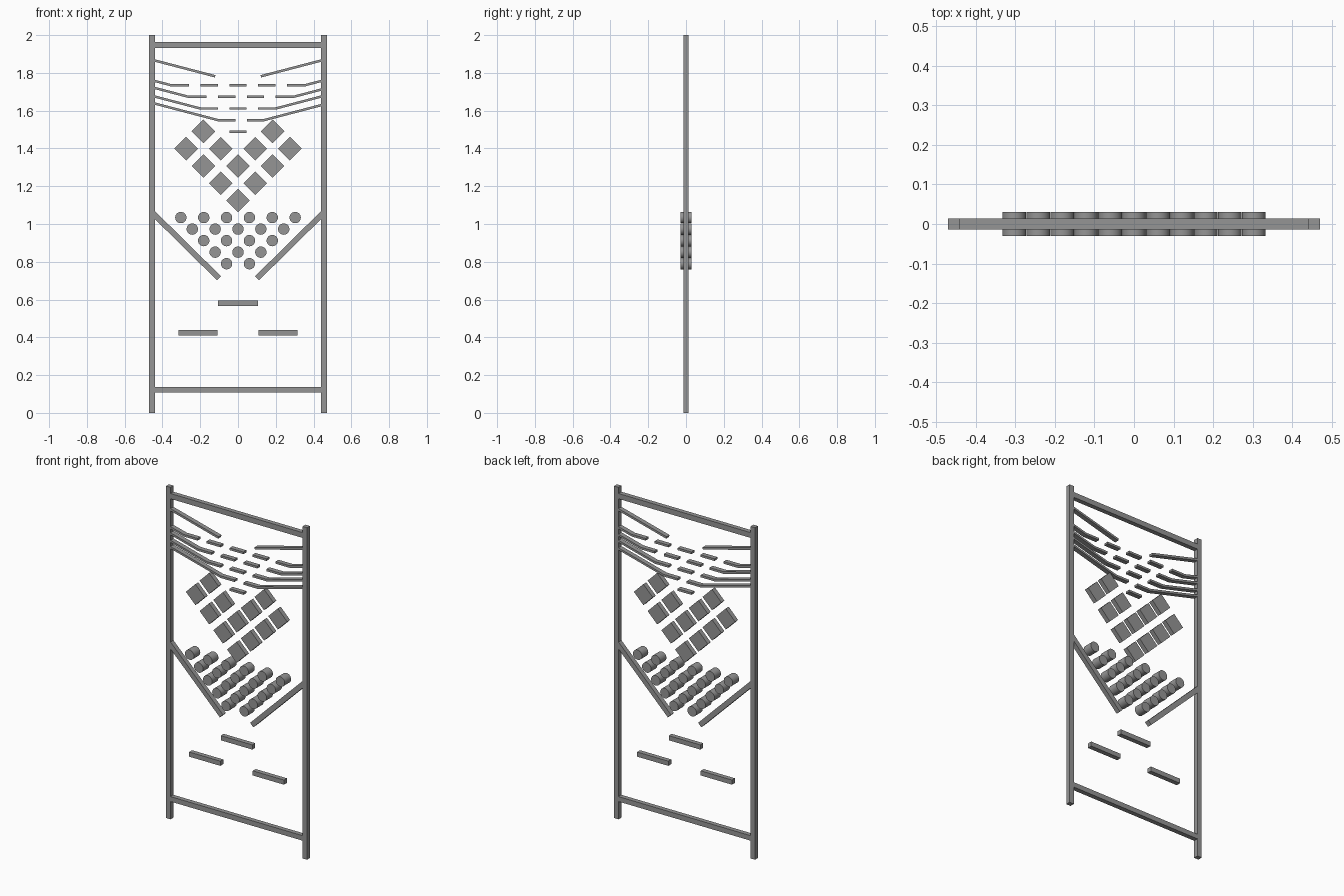
import bpy, bmesh, math
from mathutils import Vector

cube = bpy.data.objects.get("Cube")
if cube:
    bpy.data.objects.remove(cube, do_unlink=True)

grey = bpy.data.materials.new("mid_grey")
grey.use_nodes = True
colour = (0.3, 0.3, 0.3, 1)
grey.diffuse_color = colour
grey.node_tree.nodes["Principled BSDF"].inputs["Base Color"].default_value = colour

HALF = 0.014      # half depth of the frame
POST = 0.455      # post centre line


def prism(name, outline, half=HALF):
    """Extrude an x-z outline symmetrically along y."""
    bm = bmesh.new()
    face = bm.faces.new([bm.verts.new((x, -half, z)) for x, z in outline])
    out = bmesh.ops.extrude_face_region(bm, geom=[face])
    verts = [v for v in out["geom"] if isinstance(v, bmesh.types.BMVert)]
    bmesh.ops.translate(bm, verts=verts, vec=(0, 2 * half, 0))
    bmesh.ops.recalc_face_normals(bm, faces=bm.faces[:])
    mesh = bpy.data.meshes.new(name)
    bm.to_mesh(mesh)
    bm.free()
    mesh.materials.append(grey)
    obj = bpy.data.objects.new(name, mesh)
    bpy.context.collection.objects.link(obj)
    return obj


def bar(name, start, end, thick):
    """Straight bar with square ends."""
    a, b = Vector(start), Vector(end)
    d = (b - a).normalized()
    n = Vector((-d.y, d.x)) * thick / 2
    return prism(name, [a + n, a - n, b - n, b + n])


def strip(name, path, thick):
    """Bent bar with vertical ends."""
    t = thick / 2
    return prism(name, [(x, z - t) for x, z in path] + [(x, z + t) for x, z in reversed(path)])


# Outer frame
for side, s in (("right", -1), ("left", 1)):
    bar(side + "_post", (s * POST, 0), (s * POST, 2), 0.03)
    bar(side + "_funnel_bar", (s * 0.459, 1.066), (s * 0.101, 0.713), 0.03)
    bar(side + "_upper_deflector", (s * 0.45, 1.868), (s * 0.121, 1.782), 0.013)
    bar(side + "_lower_bar", (s * 0.108, 0.425), (s * 0.316, 0.425), 0.028)
bar("centre_lower_bar", (-0.105, 0.58), (0.105, 0.58), 0.028)
bar("top_rail", (-0.44, 1.947), (0.44, 1.947), 0.032)
bar("bottom_rail", (-0.44, 0.122), (0.44, 0.122), 0.03)

# Staggered dashes; the outermost ones bend up to the posts
SLOPE = 0.262
for row in range(5):
    z = 1.734 - 0.0613 * row
    count = 5 - row
    shift = 0.016 if row % 2 else 0
    for i in range(count):
        x = (i - (count - 1) / 2) * 0.153 + shift
        path = [(x - 0.046, z), (x + 0.046, z)]
        if row < 4 and i == 0:
            path.insert(0, (-0.45, z + SLOPE * (x - 0.046 + 0.45)))
        if row < 4 and i == count - 1:
            path.append((0.45, z + SLOPE * (0.45 - x - 0.046)))
        strip(f"guide_{row}_{i}", path, 0.013)

# Diamond blocks
R = 0.063
for row, columns in enumerate([(-2, 2), (-3, -1, 1, 3), (-2, 0, 2), (-1, 1), (0,)]):
    z = 1.49 - 0.0915 * row
    for c in columns:
        x = c * 0.0915
        prism(f"diamond_{row}_{c}", [(x - R, z), (x, z - R), (x + R, z), (x, z + R)])

# Round pegs
for row in range(5):
    count = 6 - row
    for i in range(count):
        x, z = (i - (count - 1) / 2) * 0.121, 1.034 - 0.061 * row
        ring = [k * math.tau / 32 for k in range(32)]
        peg = prism(f"peg_{row}_{i}", [(x + 0.03 * math.cos(a), z + 0.03 * math.sin(a)) for a in ring], 0.03)
        bpy.ops.object.select_all(action="DESELECT")
        peg.select_set(True)
        bpy.context.view_layer.objects.active = peg
        bpy.ops.object.shade_smooth_by_angle()
